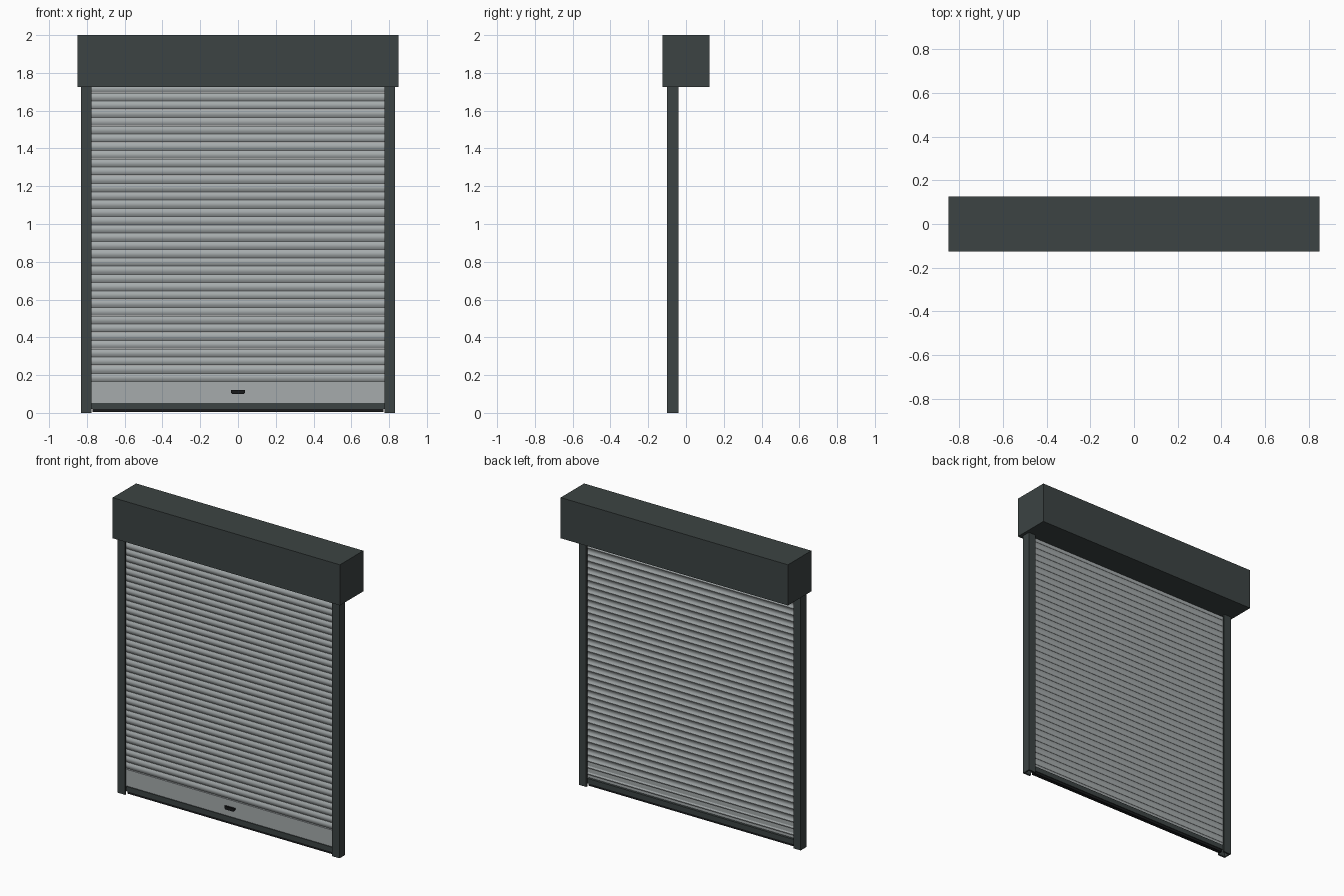
import bpy, bmesh, math

if "Cube" in bpy.data.objects:
    bpy.data.objects.remove(bpy.data.objects["Cube"])


def material(name, rgb):
    m = bpy.data.materials.new(name)
    m.diffuse_color = (*rgb, 1)
    m.use_nodes = True
    m.node_tree.nodes["Principled BSDF"].inputs["Base Color"].default_value = m.diffuse_color
    return m


ANTHRACITE = material("anthracite", (0.045, 0.057, 0.056))
SILVER = material("silver grey", (0.38, 0.41, 0.415))
BLACK = material("black rubber", (0.009, 0.010, 0.011))


def finish(name, bm, mat):
    bmesh.ops.recalc_face_normals(bm, faces=bm.faces)
    me = bpy.data.meshes.new(name)
    bm.to_mesh(me)
    bm.free()
    me.materials.append(mat)
    ob = bpy.data.objects.new(name, me)
    bpy.context.collection.objects.link(ob)
    return ob


def box(name, x, y, z, mat):
    """Box from (min, max) ranges."""
    bm = bmesh.new()
    bmesh.ops.create_cube(bm, size=1)
    for v in bm.verts:
        for i, r in enumerate((x, y, z)):
            v.co[i] = r[0] if v.co[i] < 0 else r[1]
    return finish(name, bm, mat)


def extrude(bm, points, offset):
    """Closed profile extruded along an offset vector."""
    face = bm.faces.new([bm.verts.new(p) for p in points])
    out = bmesh.ops.extrude_face_region(bm, geom=[face], use_keep_orig=True)
    verts = [g for g in out["geom"] if isinstance(g, bmesh.types.BMVert)]
    bmesh.ops.translate(bm, verts=verts, vec=offset)


# Roller housing
box("housing", (-0.85, 0.85), (-0.125, 0.125), (1.725, 2.0), ANTHRACITE)

# Side guide rails: U channels open towards the curtain
for side, label in ((-1, "left"), (1, "right")):
    bm = bmesh.new()
    profile = [(0.775, -0.10), (0.83, -0.10), (0.83, -0.04), (0.775, -0.04),
               (0.775, -0.052), (0.82, -0.052), (0.82, -0.088), (0.775, -0.088)]
    extrude(bm, [(side * x, y, 0) for x, y in profile], (0, 0, 1.73))
    finish(label + "_guide_rail", bm, ANTHRACITE)

# Curtain of bowed slats, convex to the front
PITCH, HALF, STEPS = 0.0437, 0.80, 6
bm = bmesh.new()
for i in range(39):
    z0 = 0.034 + i * PITCH
    front, back = [], []
    for k in range(STEPS + 1):
        t = k / STEPS
        bow = 0.008 * math.sin(math.pi * t)
        z = z0 + 0.0005 + t * (PITCH - 0.001)
        front.append((-HALF, -0.070 - bow, z))
        back.append((-HALF, -0.064 - bow, z))
    extrude(bm, front + back[::-1], (2 * HALF, 0, 0))
slats = finish("curtain_slats", bm, SILVER)
for p in slats.data.polygons:
    p.use_smooth = True
bpy.context.view_layer.objects.active = slats
slats.select_set(True)
bpy.ops.object.shade_smooth_by_angle(angle=math.radians(32))

# Flat bottom panel in front of the lowest slats
box("bottom_panel", (-0.80, 0.80), (-0.081, -0.069), (0.05, 0.165), SILVER)

# Bottom bar and rubber seal
box("bottom_bar", (-0.775, 0.775), (-0.087, -0.053), (0.02, 0.053), ANTHRACITE)
box("bottom_seal", (-0.77, 0.77), (-0.083, -0.057), (0.004, 0.02), BLACK)

# Lock pull with tapered lower corners
bm = bmesh.new()
extrude(bm, [(-0.037, -0.08, 0.12), (0.037, -0.08, 0.12), (0.037, -0.08, 0.108),
             (0.029, -0.08, 0.099), (-0.029, -0.08, 0.099), (-0.037, -0.08, 0.108)],
        (0, -0.014, 0))
finish("lock_pull", bm, BLACK)
